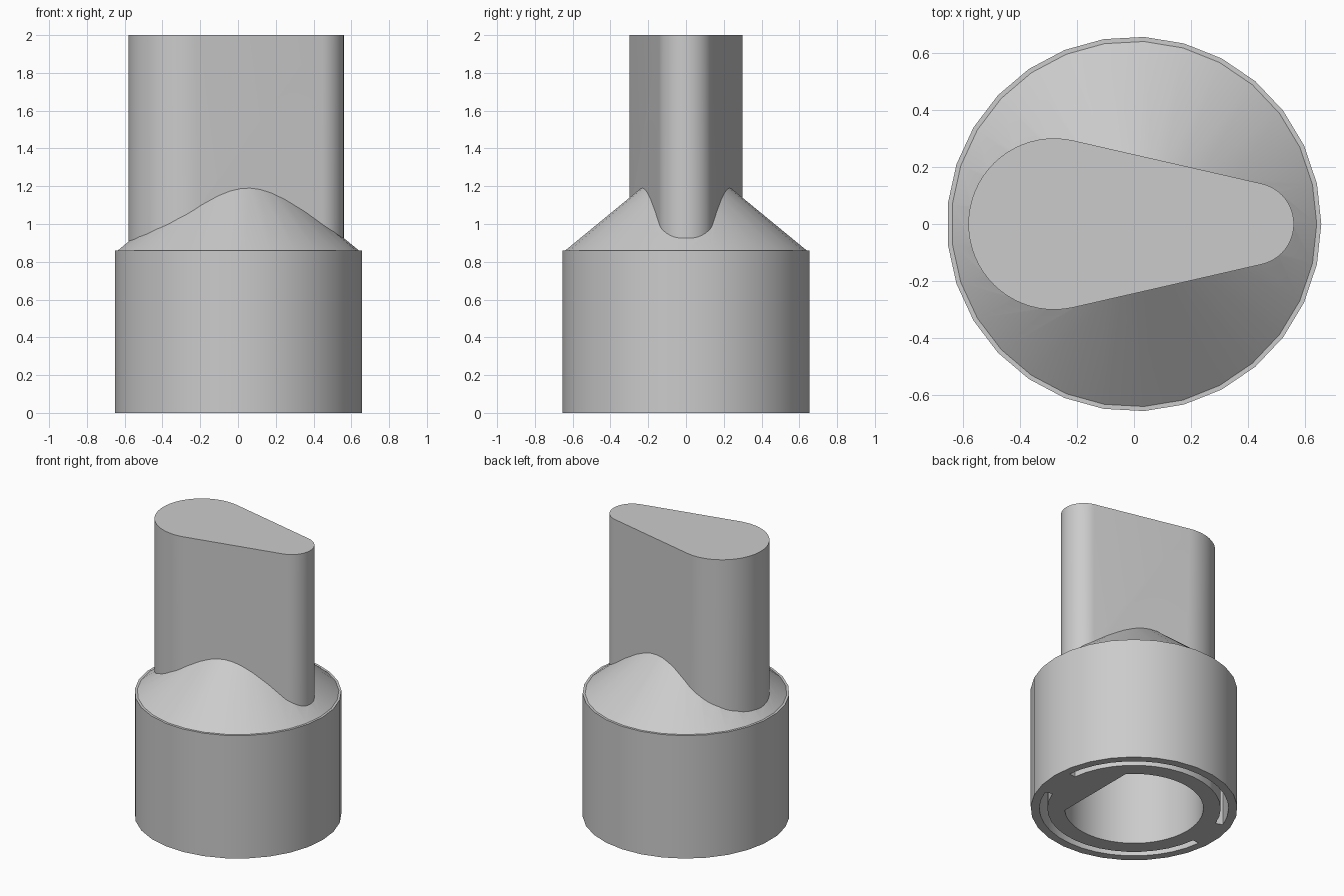
import bpy, bmesh
from math import sin, cos, asin, pi, radians

cube = bpy.data.objects.get("Cube")
if cube:
    bpy.data.objects.remove(cube, do_unlink=True)

grey = bpy.data.materials.new("plain_grey")
grey.use_nodes = True
COLOUR = (0.6, 0.6, 0.6, 1)
grey.diffuse_color = COLOUR
grey.node_tree.nodes["Principled BSDF"].inputs["Base Color"].default_value = COLOUR


def finish(name, bm):
    bmesh.ops.recalc_face_normals(bm, faces=bm.faces)
    mesh = bpy.data.meshes.new(name)
    bm.to_mesh(mesh)
    bm.free()
    mesh.materials.append(grey)
    obj = bpy.data.objects.new(name, mesh)
    bpy.context.collection.objects.link(obj)
    return obj


def prism(name, outline, z0, z1):
    """Extrude a flat outline from z0 up to z1."""
    bm = bmesh.new()
    face = bm.faces.new([bm.verts.new((x, y, z0)) for x, y in outline])
    up = bmesh.ops.extrude_face_region(bm, geom=[face])
    verts = [v for v in up["geom"] if isinstance(v, bmesh.types.BMVert)]
    bmesh.ops.translate(bm, verts=verts, vec=(0, 0, z1 - z0))
    return finish(name, bm)


def arc(radius, start, end, steps, cx=0):
    angles = [start + (end - start) * i / steps for i in range(steps + 1)]
    return [(cx + radius * cos(a), radius * sin(a)) for a in angles]


def lathe(name, profile, sides):
    """Turn a profile that ends in a point, and close the base."""
    bm = bmesh.new()
    rings = [[bm.verts.new((x, y, z)) for x, y in arc(r, 0, 2 * pi, sides)[:-1]]
             for r, z in profile[:-1]]
    tip = bm.verts.new((0, 0, profile[-1][1]))
    bm.faces.new(rings[0])
    for i in range(sides):
        j = (i + 1) % sides
        for low, high in zip(rings, rings[1:]):
            bm.faces.new((low[i], low[j], high[j], high[i]))
        bm.faces.new((rings[-1][i], rings[-1][j], tip))
    return finish(name, bm)


def combine(target, tool, operation):
    mod = target.modifiers.new(tool.name, "BOOLEAN")
    mod.object, mod.operation, mod.solver = tool, operation, "EXACT"
    bpy.context.view_layer.objects.active = target
    bpy.ops.object.modifier_apply(modifier=mod.name)
    bpy.data.objects.remove(tool, do_unlink=True)


# Round base with a narrow ledge and a conical top
knob = lathe("knob", [(0.656, 0), (0.656, 0.86), (0.64, 0.86), (0, 1.385)], 29)

# Teardrop grip: two arcs joined by tangent lines
BIG, SMALL, BIG_X, SMALL_X = 0.30, 0.145, -0.28, 0.415
tangent = pi / 2 - asin((BIG - SMALL) / (SMALL_X - BIG_X))
teardrop = (arc(BIG, tangent, 2 * pi - tangent, 36, BIG_X)
            + arc(SMALL, -tangent, tangent, 24, SMALL_X))
combine(knob, prism("grip", teardrop, 0.85, 2), "UNION")

# D-shaped shaft socket, flat towards the pointer
flat = radians(43)
combine(knob, prism("socket", arc(0.44, flat, 2 * pi - flat, 40), -0.1, 0.75), "DIFFERENCE")

# Two deep curved slots between the core and the outer wall
for turn in (0, pi):
    a, b = radians(7) + turn, radians(160) + turn
    slot = arc(0.60, a, b, 16) + arc(0.55, b, a, 16)
    combine(knob, prism("slot", slot, -0.1, 0.7), "DIFFERENCE")

bpy.ops.object.select_all(action="DESELECT")
knob.select_set(True)
bpy.context.view_layer.objects.active = knob
bpy.ops.object.shade_smooth_by_angle(angle=radians(30))
